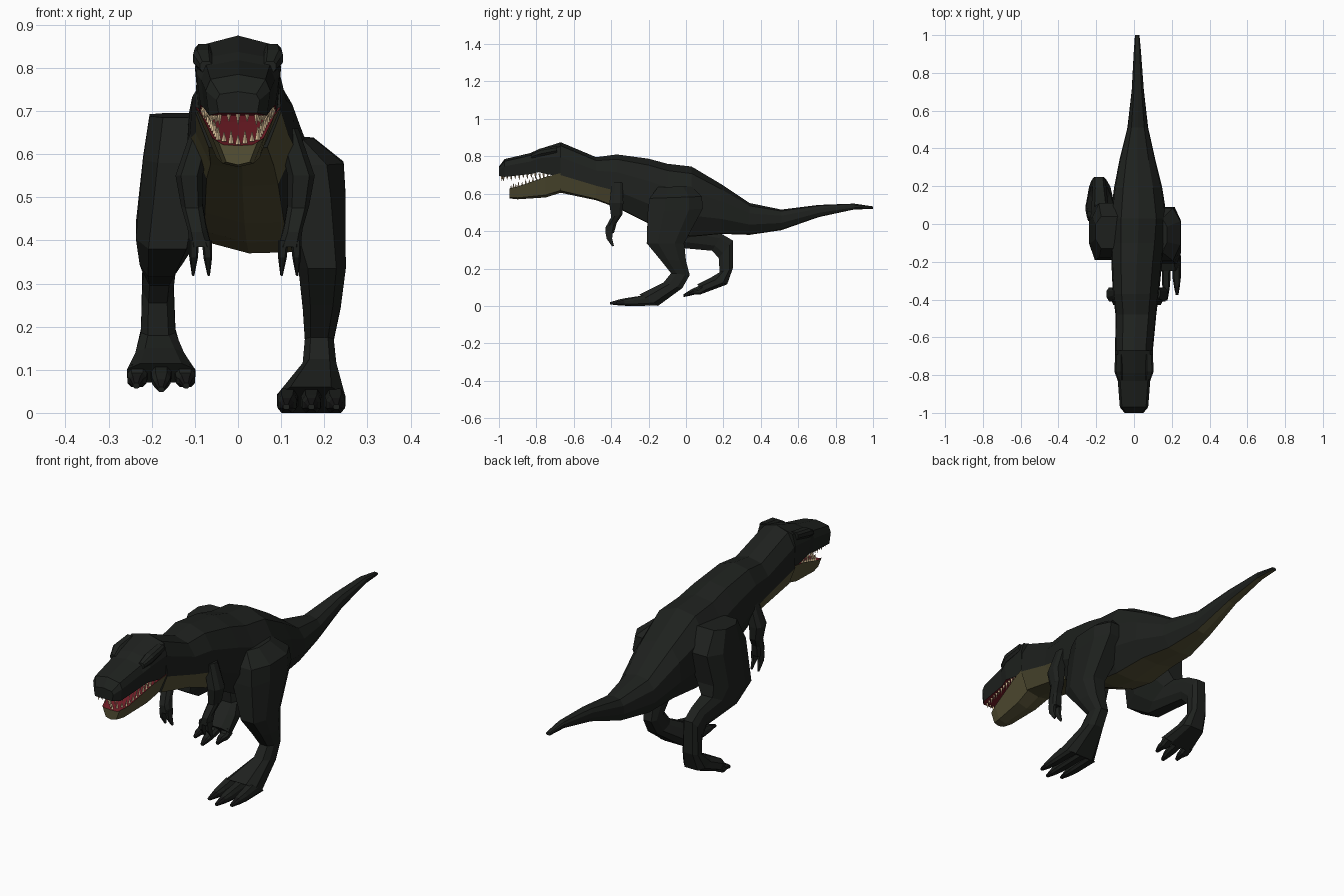
import bpy, bmesh
from mathutils import Vector, Matrix

if "Cube" in bpy.data.objects:
    bpy.data.objects.remove(bpy.data.objects["Cube"])


def material(name, rgb):
    m = bpy.data.materials.new(name)
    m.diffuse_color = (*rgb, 1)
    m.use_nodes = True
    m.node_tree.nodes["Principled BSDF"].inputs["Base Color"].default_value = m.diffuse_color
    return m


HIDE = material("dark_hide", (.013, .015, .013))
BELLY = material("olive_belly", (.09, .08, .035))
MOUTH = material("red_mouth", (.17, .012, .02))
TOOTH = material("tooth_ivory", (.8, .6, .36))
CLAW = material("claw_black", (.008, .008, .008))


def finish(name, bm, mats):
    bmesh.ops.recalc_face_normals(bm, faces=bm.faces)
    me = bpy.data.meshes.new(name)
    bm.to_mesh(me)
    bm.free()
    for m in mats:
        me.materials.append(m)
    ob = bpy.data.objects.new(name, me)
    bpy.context.collection.objects.link(ob)
    return ob


def loft(name, rings, mats=(HIDE,), pick=lambda i, j: 0):
    """Skin a list of equal-sized point rings and cap both ends."""
    bm = bmesh.new()
    vs = [[bm.verts.new(p) for p in r] for r in rings]
    n = len(vs[0])
    for i in range(len(vs) - 1):
        for j in range(n):
            k = (j + 1) % n
            f = bm.faces.new((vs[i][j], vs[i][k], vs[i + 1][k], vs[i + 1][j]))
            f.material_index = pick(i, j)
    bm.faces.new(vs[0])
    bm.faces.new(vs[-1])
    return finish(name, bm, mats)


def section(half, y, cx, w, top, bot, roll=0):
    """Upright section from a half profile (first and last points on the centre line)."""
    pts = half + [(-u, v) for u, v in half[-2:0:-1]]
    return [(cx + u * w, y, bot + v * (top - bot) - roll * u * w) for u, v in pts]


# Torso, neck and tail: y, centre x, half width, top, bottom, roll
BODY = [(0, 1), (.62, .93), (.95, .7), (1, .35), (.68, .04), (0, 0)]
body = [(-.67, 0, .10, .875, .605, 0), (-.48, .01, .108, .795, .565, .03),
        (-.37, .01, .122, .81, .525, .08), (-.2, .015, .135, .787, .44, .12),
        (-.1, .02, .143, .76, .395, .12), (.03, .025, .15, .745, .37, .12),
        (.19, .022, .128, .65, .385, .1), (.34, .018, .095, .55, .38, .05),
        (.51, .02, .055, .515, .405, 0), (.71, .02, .032, .54, .475, 0),
        (.9, .018, .02, .547, .516, 0), (1, .017, .012, .532, .518, 0)]
loft("torso_neck_and_tail", [section(BODY, *r) for r in body], (HIDE, BELLY),
     lambda i, j: int(3 <= j <= 6 if i < 2 else j in (4, 5)))

# Upper head with red palate
HEAD = [(0, 1), (.85, .88), (1, .6), (.9, 0), (0, 0)]
head = [(-1, 0, .05, .745, .695), (-.97, 0, .075, .785, .69), (-.83, 0, .086, .818, .705),
        (-.79, 0, .097, .837, .715), (-.67, 0, .1, .875, .69)]
loft("upper_head", [section(HEAD, *r) for r in head], (HIDE, MOUTH),
     lambda i, j: int(j in (3, 4)))

# Lower jaw with red floor
JAW = [(0, .85), (.75, .88), (1, 1), (.6, .12), (0, 0)]
jaw = [(-.945, 0, .045, .628, .575), (-.9, 0, .06, .638, .57),
       (-.75, 0, .085, .69, .58), (-.67, 0, .1, .71, .605)]
loft("lower_jaw", [section(JAW, *r) for r in jaw], (BELLY, MOUTH),
     lambda i, j: int(j in (0, 1, 6, 7)))


# Teeth: small cones spaced along each gum line
def teeth(name, path, count, direction):
    bm = bmesh.new()
    pts = [Vector((-x, y, z)) for x, y, z in path[:0:-1]] + [Vector(p) for p in path]
    lens = [(b - a).length for a, b in zip(pts, pts[1:])]
    for k in range(count):
        d = sum(lens) * k / (count - 1)
        i = 0
        while i < len(lens) - 1 and d > lens[i]:
            d -= lens[i]
            i += 1
        p = pts[i].lerp(pts[i + 1], min(1, d / lens[i]))
        h = .03 if k % 2 else .022
        m = Matrix.Translation(p + Vector((0, 0, direction * h * .4)))
        if direction < 0:
            m = m @ Matrix.Rotation(3.14159, 4, 'X')
        bmesh.ops.create_cone(bm, cap_ends=True, segments=4, radius1=.0065,
                              radius2=.001, depth=h, matrix=m)
    finish(name, bm, (TOOTH,))


teeth("upper_teeth", [(0, -.985, .696), (.045, -.975, .694), (.07, -.83, .706),
                      (.082, -.74, .708)], 27, -1)
teeth("lower_teeth", [(0, -.935, .624), (.045, -.9, .634), (.072, -.76, .682)], 21, 1)

# Limb section: front point, back point (y, z) and x range, as a chamfered eight-sided ring
RING = [(0, .2), (0, .8), (.3, 1), (.75, 1), (1, .8), (1, .2), (.75, 0), (.3, 0)]


def limb_ring(fy, fz, by, bz, x0, x1):
    return [(x0 + s * (x1 - x0), fy + t * (by - fy), fz + t * (bz - fz)) for t, s in RING]


def limb(name, rows):
    return loft(name, [limb_ring(*r) for r in rows])


# Brow ridges above the eyes
for side, s in (("right", 1), ("left", -1)):
    limb(side + "_brow", [(-.825, .79, -.825, .815, s * .06, s * .088),
                          (-.78, .80, -.78, .842, s * .06, s * .104),
                          (-.69, .82, -.69, .855, s * .06, s * .1)])

# Standing leg (+x) and lifted leg (-x)
limb("right_leg", [(-.15, .635, .03, .64, .05, .175), (-.195, .575, .085, .585, .05, .245),
                   (-.205, .5, .09, .52, .08, .249),
                   (-.21, .335, -.01, .335, .14, .25), (-.14, .25, 0, .24, .15, .238),
                   (-.08, .175, .02, .165, .155, .222), (-.12, .125, -.02, .095, .15, .228),
                   (-.25, .06, -.15, 0, .09, .248)])
limb("left_leg", [(-.13, .685, .04, .695, -.205, -.05), (-.18, .58, .11, .6, -.22, -.05),
                  (-.19, .38, .09, .46, -.237, -.09), (-.08, .315, .1, .41, -.228, -.13),
                  (.14, .295, .19, .385, -.22, -.145), (.175, .255, .25, .35, -.222, -.15),
                  (.18, .18, .25, .2, -.225, -.145), (.13, .15, .22, .115, -.238, -.125),
                  (.06, .115, .1, .07, -.257, -.10)])


# Toes: each a tapering limb with a dark claw
def toe(name, x, spread, rows, w=.024):
    rings = []
    for k, (ty, tz, by, bz) in enumerate(rows):
        c, r = x + spread * k, w * (1, .9, .65, .3)[k]
        rings.append(limb_ring(ty, tz, by, bz, c - r, c + r))
    loft(name, rings, (HIDE, CLAW), lambda i, j: int(i == 2))


for tag, off, spread, back in (("inner", -.055, -.001, .03), ("middle", 0, 0, 0),
                               ("outer", .055, .001, .03)):
    toe("right_toe_" + tag, .17 + off, spread,
        [(-.23, .056, -.15, .002), (-.32 + back, .042, -.31 + back, 0),
         (-.36 + back, .034, -.36 + back, .003), (-.405 + back, .02, -.405 + back, .008)])
    toe("left_toe_" + tag, -.178 + off, spread,
        [(.08, .112, .11, .075), (.035 + back, .092, .045 + back, .06),
         (.01 + back, .078 + back * .3, .015 + back, .053 + back * .3),
         (-.015 + back, .06 + back * .3, -.012 + back, .048 + back * .3)])

# Short arms with two fingers, mirrored about the slightly offset torso
arm = [(-.395, .66, -.34, .66, .09, .14), (-.41, .55, -.335, .55, .115, .178),
       (-.40, .475, -.34, .49, .115, .165), (-.43, .42, -.37, .445, .107, .15),
       (-.43, .385, -.385, .39, .095, .145)]
for side, sgn, off in (("right", 1, 0), ("left", -1, .033)):
    def flip(rows):
        return [(*r[:4], sgn * r[4] + off, sgn * r[5] + off) for r in rows]
    limb(side + "_arm", flip(arm))
    for tag, x, drift in (("inner", .105, -.002), ("outer", .135, .001)):
        limb(side + "_finger_" + tag, flip([
            (-.43, .40, -.39, .40, x - .012, x + .012),
            (-.425, .36, -.395, .36, x + drift - .01, x + drift + .01),
            (-.395, .318, -.385, .322, x + 2 * drift - .003, x + 2 * drift + .003)]))
